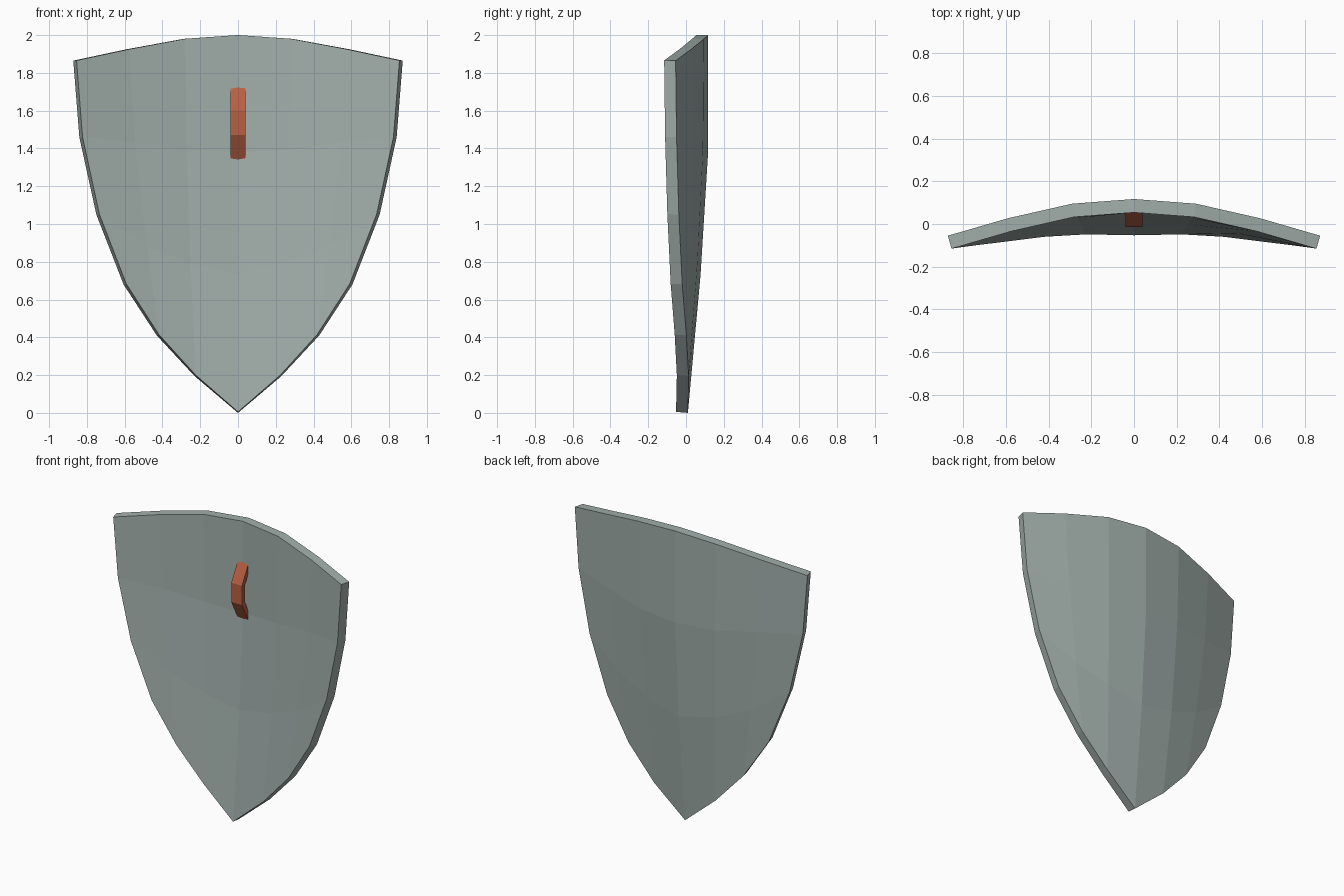
import bpy, bmesh

if "Cube" in bpy.data.objects:
    bpy.data.objects.remove(bpy.data.objects["Cube"])


def material(name, rgb):
    m = bpy.data.materials.new(name)
    m.diffuse_color = (*rgb, 1)
    m.use_nodes = True
    m.node_tree.nodes["Principled BSDF"].inputs["Base Color"].default_value = m.diffuse_color
    return m


def make_object(name, bm, mat):
    bmesh.ops.recalc_face_normals(bm, faces=bm.faces)
    me = bpy.data.meshes.new(name)
    bm.to_mesh(me)
    bm.free()
    me.materials.append(mat)
    ob = bpy.data.objects.new(name, me)
    bpy.context.collection.objects.link(ob)
    return ob


steel = material("grey_green_steel", (0.36, 0.43, 0.41))
leather = material("red_brown_leather", (0.48, 0.115, 0.055))

# Shield plate: rows of the back surface from the middle to the right rim
rows = [
    [(0, .117, 2.0), (.29, .095, 1.98), (.59, .027, 1.925), (.872, -.055, 1.865)],
    [(0, .117, 1.38), (.28, .09, 1.39), (.56, .03, 1.43), (.84, -.05, 1.46)],
    [(0, .077, .73), (.26, .06, .785), (.495, .018, .88), (.75, -.038, 1.05)],
    [(0, .01, 0), (.23, .014, .195), (.43, .002, .41), (.606, -.02, .68)],
]
bm = bmesh.new()
grid = []
for row in rows:
    full = [(-x, y, z) for x, y, z in reversed(row[1:])] + row
    grid.append([bm.verts.new(p) for p in full])
for a, b in zip(grid, grid[1:]):
    for i in range(6):
        bm.faces.new((a[i], a[i + 1], b[i + 1], b[i]))

# Outward is the convex back (+y); thickness goes towards the front
bm.normal_update()
back_ok = sum(f.normal.y for f in bm.faces) > 0
if not back_ok:
    bmesh.ops.reverse_faces(bm, faces=bm.faces)
bm.normal_update()
front = {v: bm.verts.new(v.co - v.normal * 0.063) for v in list(bm.verts)}
back_faces = list(bm.faces)
rim = [e for e in bm.edges if e.is_boundary]
for f in back_faces:
    bm.faces.new([front[v] for v in reversed(f.verts)])
for e in rim:
    a, b = e.verts
    bm.faces.new((a, b, front[b], front[a]))
make_object("shield_plate", bm, steel)

# Bent strap handle on the hollow front side: (y, z) outer and inner lines
outer = [(.055, 1.725), (-.015, 1.60), (-.015, 1.47), (.055, 1.335)]
inner = [(.058, 1.67), (.018, 1.59), (.018, 1.48), (.058, 1.39)]
bm = bmesh.new()
rings = []
for (oy, oz), (iy, iz) in zip(outer, inner):
    rings.append([bm.verts.new(p) for p in
                  ((-.04, oy, oz), (.04, oy, oz), (.04, iy, iz), (-.04, iy, iz))])
for a, b in zip(rings, rings[1:]):
    for i in range(4):
        j = (i + 1) % 4
        bm.faces.new((a[i], a[j], b[j], b[i]))
bm.faces.new(rings[0])
bm.faces.new(rings[-1])
make_object("handle", bm, leather)
